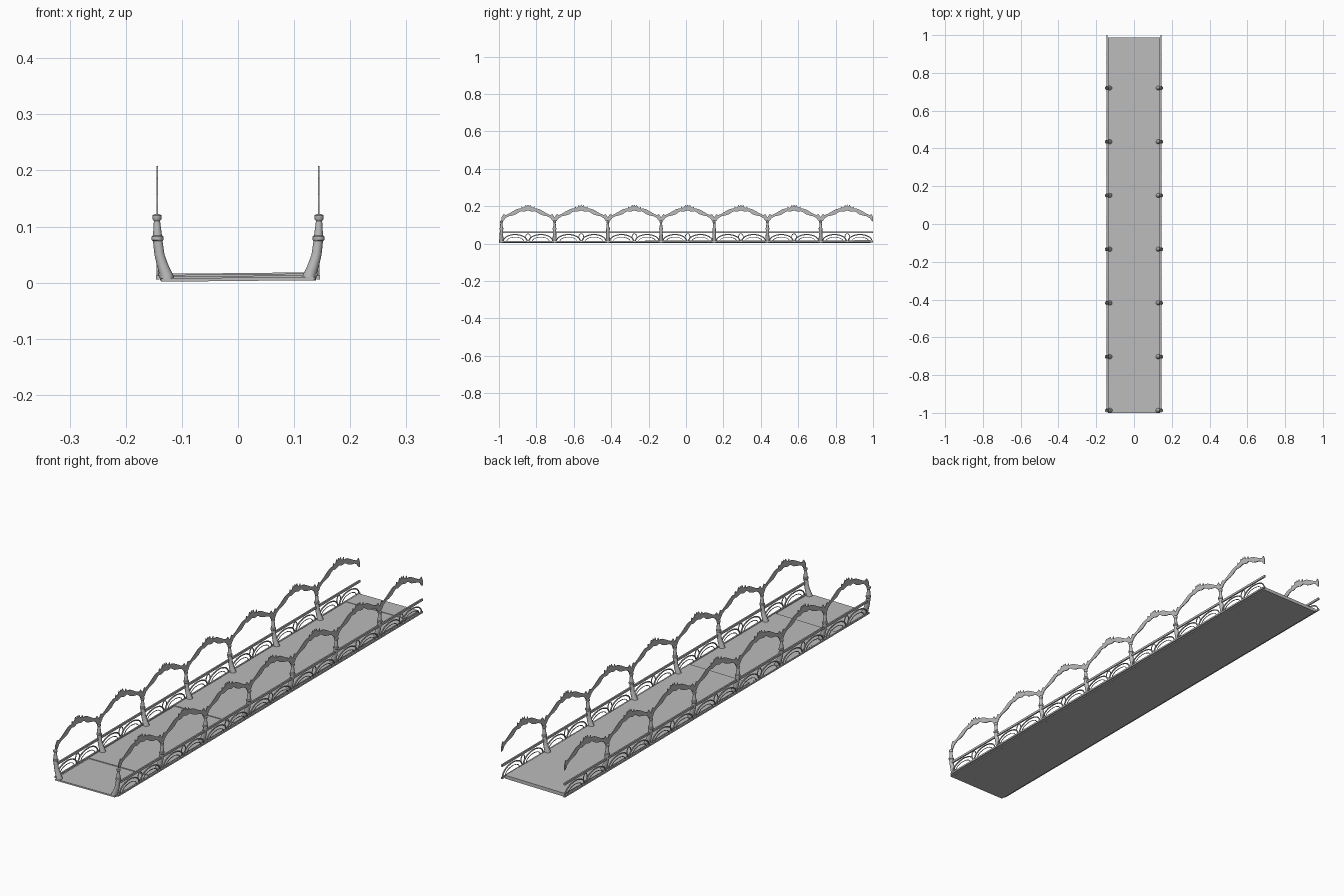
import bpy, bmesh, math
from mathutils import Vector

cube = bpy.data.objects.get("Cube")
if cube:
    bpy.data.objects.remove(cube)

grey = bpy.data.materials.new("plain grey")
grey.use_nodes = True
COLOUR = (0.5, 0.5, 0.5, 1)
grey.diffuse_color = COLOUR
grey.node_tree.nodes["Principled BSDF"].inputs["Base Color"].default_value = COLOUR

BAY = 0.2845
FIRST = -0.987
BAYS = 7
RAIL_X = 0.143


def finish(name, bm, smooth=False):
    bmesh.ops.recalc_face_normals(bm, faces=bm.faces)
    mesh = bpy.data.meshes.new(name)
    bm.to_mesh(mesh)
    bm.free()
    obj = bpy.data.objects.new(name, mesh)
    bpy.context.collection.objects.link(obj)
    mesh.materials.append(grey)
    for face in mesh.polygons:
        face.use_smooth = smooth
    if smooth:
        bpy.ops.object.select_all(action="DESELECT")
        obj.select_set(True)
        bpy.context.view_layer.objects.active = obj
        bpy.ops.object.shade_smooth_by_angle(angle=math.radians(40))
    return obj


def box(bm, low, high):
    verts = bmesh.ops.create_cube(bm, size=1)["verts"]
    low, high = Vector(low), Vector(high)
    for v in verts:
        v.co = (low + high) / 2 + v.co * (high - low)
    return verts


def tube(bm, points, radius, closed=False, sides=6):
    """Sweep a round bar along points lying in a plane of constant x."""
    rings, n = [], len(points)
    for i, p in enumerate(points):
        a = points[i - 1] if i or closed else p
        b = points[(i + 1) % n] if i < n - 1 or closed else p
        across = (b - a).normalized().cross(Vector((1, 0, 0)))
        turns = [2 * math.pi * k / sides for k in range(sides)]
        rings.append([bm.verts.new(p + radius * (across * math.cos(t)
                      + Vector((math.sin(t), 0, 0)))) for t in turns])
    for i in range(n if closed else n - 1):
        r, s = rings[i], rings[(i + 1) % n]
        for k in range(sides):
            j = (k + 1) % sides
            bm.faces.new((r[k], r[j], s[j], s[k]))
    if not closed:
        bm.faces.new(rings[0])
        bm.faces.new(rings[-1])


def ellipse(x, y, z, ry, rz, start, end, steps):
    return [Vector((x, y + ry * math.cos(start + (end - start) * i / steps),
                    z + rz * math.sin(start + (end - start) * i / steps)))
            for i in range(steps + 1)]


# Deck slabs, each with a very slight sideways tilt
for name, y0, y1, top in (("front_deck", -1.0, -0.78, 0.009),
                          ("middle_deck", -0.78, -0.22, 0.012),
                          ("main_deck", -0.22, 0.9, 0.015),
                          ("back_deck", 0.9, 0.987, 0.017)):
    bm = bmesh.new()
    for v in box(bm, (-0.137, y0, 0.003), (0.137, y1, top)):
        v.co.z += 0.01 * v.co.x
    finish(name, bm)

# Post outline: height, outward position, radius
POST = ((0.004, 0.126, 0.013), (0.015, 0.128, 0.012), (0.03, 0.134, 0.0105),
        (0.05, 0.140, 0.009), (0.074, 0.143, 0.0085), (0.076, 0.1435, 0.0105),
        (0.082, 0.1435, 0.0105), (0.084, 0.1435, 0.008), (0.11, 0.1445, 0.0055),
        (0.113, 0.1445, 0.008), (0.12, 0.1445, 0.008), (0.122, 0.1445, 0.004))

# Half of the arch band: distance from bay end, lower edge, upper edge
HALF = ((0.0, 0.118, 0.140), (0.012, 0.122, 0.158), (0.022, 0.136, 0.152),
        (0.04, 0.146, 0.160), (0.06, 0.150, 0.172), (0.08, 0.157, 0.183),
        (0.095, 0.168, 0.187), (0.106, 0.173, 0.186), (0.109, 0.172, 0.199),
        (0.116, 0.170, 0.191), (0.124, 0.171, 0.195), (0.130, 0.173, 0.207),
        (0.136, 0.175, 0.199))
BAND = HALF + ((BAY / 2, 0.176, 0.208),) + tuple(
    (BAY - t, a, b) for t, a, b in reversed(HALF))

for side, word in ((1, "left"), (-1, "right")):
    # Curved, collared posts
    bm = bmesh.new()
    for i in range(BAYS):
        y, rings = FIRST + BAY * i, []
        for z, x, r in POST:
            rings.append([bm.verts.new((side * x + r * math.cos(k * math.pi / 6),
                                        y + r * math.sin(k * math.pi / 6), z))
                          for k in range(12)])
        for low, high in zip(rings, rings[1:]):
            for k in range(12):
                j = (k + 1) % 12
                bm.faces.new((low[k], low[j], high[j], high[k]))
        bm.faces.new(rings[0])
        bm.faces.new(rings[-1])
    finish(word + "_posts", bm, True)

    # Thin scrolled arch plates with a leafy crest
    bm = bmesh.new()
    for i in range(BAYS):
        pairs = []
        for t, low, high in BAND:
            y = min(FIRST + BAY * i + t, 1.0)
            pairs.append([bm.verts.new((side * 0.144, y, z)) for z in (low, high)])
        for p, q in zip(pairs, pairs[1:]):
            bm.faces.new((p[0], q[0], q[1], p[1]))
    plates = finish(word + "_arches", bm)
    solid = plates.modifiers.new("thickness", "SOLIDIFY")
    solid.thickness = 0.003
    solid.offset = 0

    # Handrail and bottom rail
    x = side * RAIL_X
    for name, low, high in (("handrail", 0.056, 0.065), ("bottom_rail", 0.006, 0.013)):
        bm = bmesh.new()
        box(bm, (x - 0.003, -0.99, low), (x + 0.003, 1.0, high))
        finish(word + "_" + name, bm)

    # Tracery: two arches and a pair of small rings in each bay
    bm = bmesh.new()
    for i in range(BAYS):
        y = FIRST + BAY * i
        for part in (0.26, 0.74):
            tube(bm, ellipse(x, y + BAY * part, 0.012, 0.064, 0.036,
                             0, math.pi, 14), 0.0028)
            tube(bm, ellipse(x, y + BAY * part, 0.012, 0.046, 0.022,
                             0, math.pi, 10), 0.0015)
        tube(bm, ellipse(x, y + BAY / 2, 0.034, 0.013, 0.019,
                         0, 2 * math.pi, 14)[:-1], 0.002, closed=True)
    finish(word + "_tracery", bm, True)
